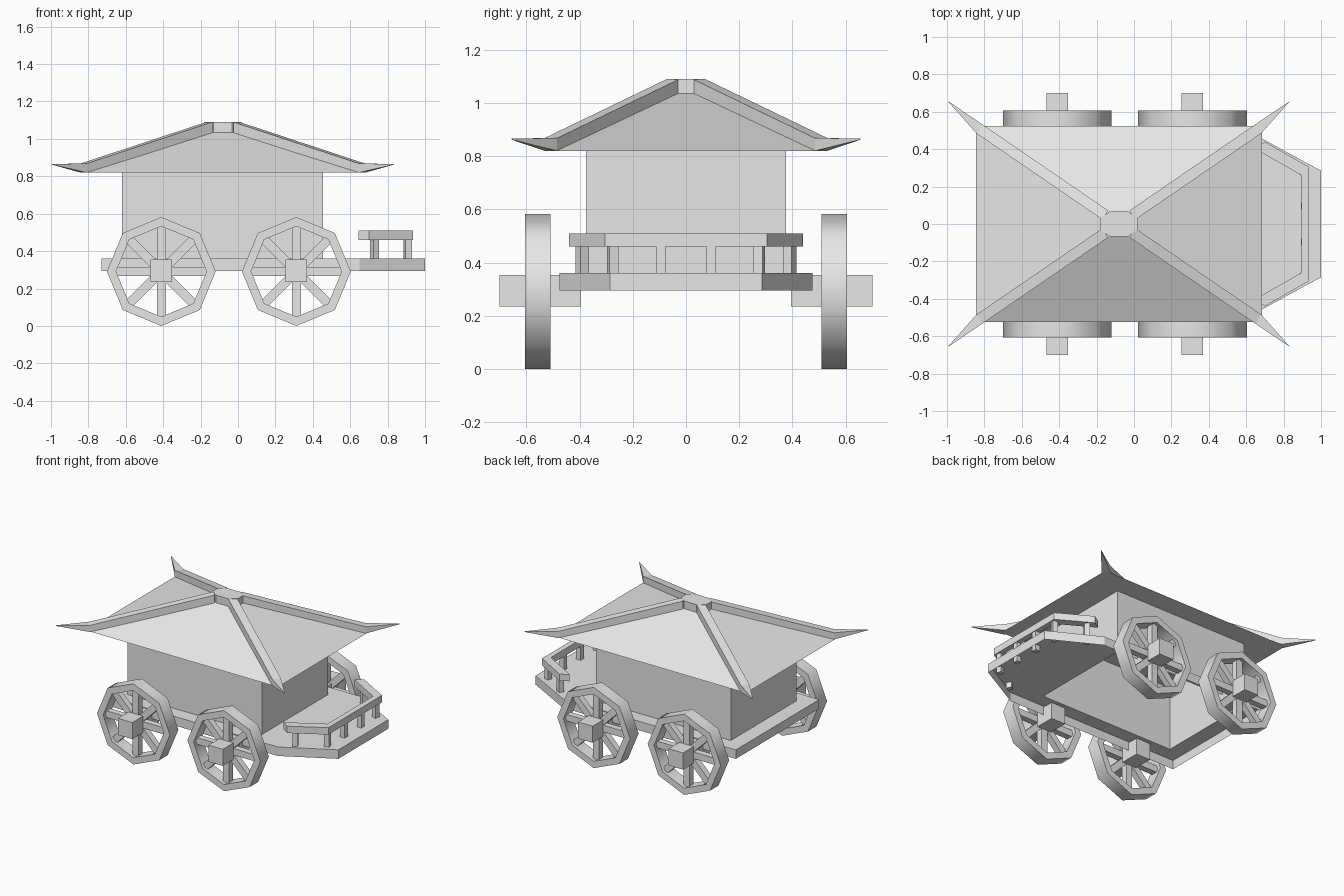
import bpy, bmesh
from math import sin, cos, pi, atan2, radians
from mathutils import Vector, Matrix

if "Cube" in bpy.data.objects:
    bpy.data.objects.remove(bpy.data.objects["Cube"], do_unlink=True)

grey = bpy.data.materials.new("plain grey")
grey.use_nodes = True
grey.diffuse_color = (0.8, 0.8, 0.8, 1)
for node in grey.node_tree.nodes:
    if node.type == 'BSDF_PRINCIPLED':
        node.inputs["Base Color"].default_value = (0.8, 0.8, 0.8, 1)


def finish(name, bm, smooth_angle=None):
    """Turn a bmesh into a grey object, optionally smooth below an angle."""
    bmesh.ops.recalc_face_normals(bm, faces=bm.faces[:])
    if smooth_angle:
        for f in bm.faces:
            f.smooth = True
        for e in bm.edges:
            e.smooth = e.calc_face_angle(0) < smooth_angle
    mesh = bpy.data.meshes.new(name)
    bm.to_mesh(mesh)
    bm.free()
    mesh.materials.append(grey)
    obj = bpy.data.objects.new(name, mesh)
    bpy.context.collection.objects.link(obj)
    return obj


def add_box(bm, centre, size, turn=Matrix()):
    matrix = Matrix.Translation(centre) @ turn @ Matrix.Diagonal((*size, 1))
    return bmesh.ops.create_cube(bm, size=1, matrix=matrix)["verts"]


def loft(bm, rings, caps=(True, True), closed=False):
    """Skin equal-length rings of points with quads."""
    loops = [[bm.verts.new(p) for p in ring] for ring in rings]
    pairs = list(zip(loops, loops[1:]))
    if closed:
        pairs.append((loops[-1], loops[0]))
    n = len(loops[0])
    for a, b in pairs:
        for i in range(n):
            j = (i + 1) % n
            bm.faces.new((a[i], a[j], b[j], b[i]))
    if not closed:
        for loop, cap in zip((loops[0], loops[-1]), caps):
            if cap:
                bm.faces.new(loop)


def at_height(points, z):
    return [(x, y, z) for x, y in points]


def mirrored(half):
    """Complete an open outline given on +y by its mirror on -y."""
    return half + [(x, -y) for x, y in reversed(half)]


# Cabin: four walls, open underneath
cabin_plan = mirrored([(-0.62, 0.375), (0.455, 0.375)])
bm = bmesh.new()
loft(bm, [at_height(cabin_plan, z) for z in (0.36, 0.82)], caps=(False, False))
finish("cabin_walls", bm)

# Deck: top plate with the cabin opening, and a skirt around it
deck_plan = mirrored([(-0.73, 0.475), (0.65, 0.475), (1.0, 0.285)])
bm = bmesh.new()
loft(bm, [at_height(deck_plan, z) for z in (0.295, 0.36)], caps=(False, False))
rim = [e for e in bm.edges if all(v.co.z > 0.35 for v in e.verts)]
hole = [bm.verts.new(p) for p in at_height(cabin_plan, 0.36)]
rim += [bm.edges.new((hole[i - 1], hole[i])) for i in range(4)]
bmesh.ops.triangle_fill(bm, edges=rim, use_beauty=True, normal=(0, 0, 1))
finish("deck", bm)

# Porch railing: a bent rail on six posts
rail_plan = [(0.70, 0.44), (0.935, 0.305), (0.935, -0.305), (0.70, -0.44),
             (0.645, -0.404), (0.895, -0.26), (0.895, 0.26), (0.645, 0.404)]
bm = bmesh.new()
loft(bm, [at_height(rail_plan, z) for z in (0.46, 0.51)])
finish("porch_rail", bm)

bm = bmesh.new()
for side in (-1, 1):
    for x, y, angle in ((0.73, 0.39, -30), (0.907, 0.275, -15), (0.912, 0.095, 0)):
        turn = Matrix.Rotation(radians(angle * side), 4, 'Z')
        add_box(bm, (x, y * side, 0.39), (0.036, 0.036, 0.14), turn)
finish("porch_posts", bm)

# Roof: a cut pyramid with a flat underside
ROOF_X = -0.081


def roof_rectangle(x, y, z):
    return [(ROOF_X + sx * x, sy * y, z)
            for sx, sy in ((-1, -1), (1, -1), (1, 1), (-1, 1))]


bm = bmesh.new()
loft(bm, [roof_rectangle(0.765, 0.525, 0.82), roof_rectangle(0.1, 0.068, 1.035)])
finish("roof", bm)

# Cap: eight-sided block where the hip beams meet
cap_half = [(-0.1, 0.03), (-0.05, 0.066), (0.05, 0.066), (0.1, 0.03)]
cap_plan = [(ROOF_X + x, y) for x, y in mirrored(cap_half)]
bm = bmesh.new()
loft(bm, [at_height(cap_plan, z) for z in (1.03, 1.09)])
finish("roof_cap", bm)

# Hip beams: run down each corner and sweep out to a pointed tip
bm = bmesh.new()
across = Vector((0.57, -0.82, 0)) * 0.029
sections = [((0.073, 0.048), 1.03, 1.09), ((0.745, 0.508), 0.82, 0.868),
            ((0.912, 0.655), 0.862, 0.866)]
for sx in (-1, 1):
    for sy in (-1, 1):
        rings = []
        for (x, y), low, high in sections:
            wide = across * (0.03 if x > 0.9 else 1)
            ring = [Vector((x, y, z)) + wide * s
                    for s, z in ((-1, low), (1, low), (1, high), (-1, high))]
            rings.append([(ROOF_X + sx * p.x, sy * p.y, p.z) for p in ring])
        loft(bm, rings)
finish("roof_hip_beams", bm)

# Wheels: eight-sided rims, eight spokes and a long square hub
AXLE_Z, OUTER, INNER = 0.291, 0.291, 0.242
for end, wheel_x in (("rear", -0.41), ("front", 0.312)):
    for side_name, side in (("left", 1), ("right", -1)):
        name = end + "_" + side_name
        mid = Vector((wheel_x, side * 0.558, AXLE_Z))

        bm = bmesh.new()
        rings = []
        for k in range(8):
            a = k * pi / 4
            rings.append([mid + Vector((r * sin(a), y, r * cos(a)))
                          for r, y in ((OUTER, -0.048), (OUTER, 0.048),
                                       (INNER, 0.048), (INNER, -0.048))])
        loft(bm, rings, closed=True)
        finish(name + "_wheel_rim", bm, radians(50))

        bm = bmesh.new()
        for k in range(8):
            turn = Matrix.Rotation(k * pi / 4, 4, 'Y')
            middle = mid + turn @ Vector((0, 0, 0.13))
            add_box(bm, middle, (0.048, 0.045, 0.23), turn)
        finish(name + "_wheel_spokes", bm)

        bm = bmesh.new()
        add_box(bm, (wheel_x, side * 0.548, AXLE_Z + 0.003), (0.115, 0.306, 0.12))
        finish(name + "_wheel_hub", bm)
